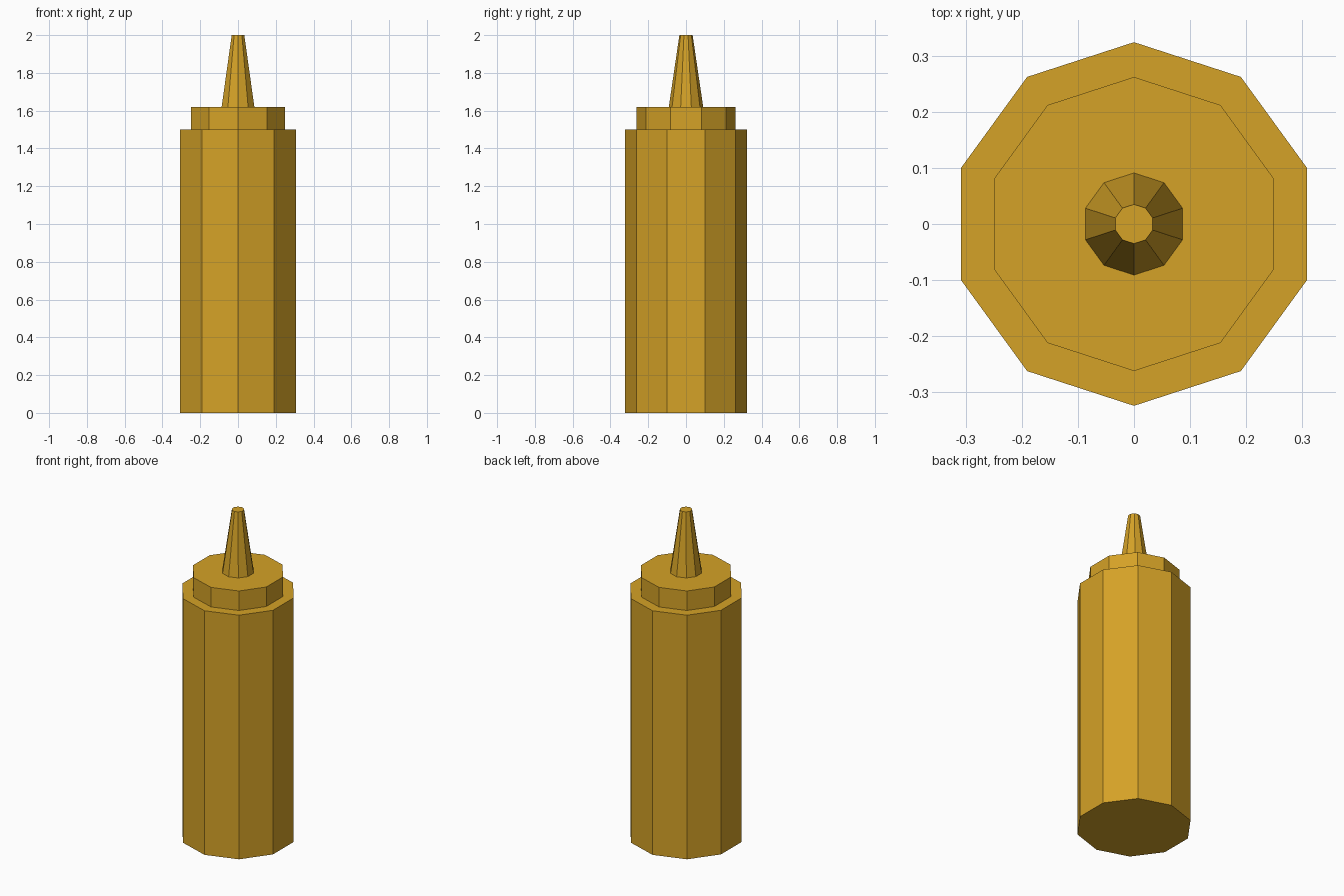
import bpy, bmesh, math

if "Cube" in bpy.data.objects:
    bpy.data.objects.remove(bpy.data.objects["Cube"])

SIDES = 10

mat = bpy.data.materials.new("mustard yellow")
mat.diffuse_color = (0.66, 0.36, 0.02, 1.0)
mat.use_nodes = True
mat.node_tree.nodes["Principled BSDF"].inputs["Base Color"].default_value = mat.diffuse_color


def frustum(name, r_bottom, r_top, z0, z1):
    """Closed ten-sided frustum with a corner on the y axis."""
    bm = bmesh.new()
    rings = []
    for r, z in ((r_bottom, z0), (r_top, z1)):
        ring = []
        for i in range(SIDES):
            a = math.pi / 2 + 2 * math.pi * i / SIDES
            ring.append(bm.verts.new((r * math.cos(a), r * math.sin(a), z)))
        rings.append(ring)
    low, high = rings
    bm.faces.new(low[::-1])
    bm.faces.new(high)
    for i in range(SIDES):
        j = (i + 1) % SIDES
        bm.faces.new((low[i], low[j], high[j], high[i]))
    mesh = bpy.data.meshes.new(name)
    bm.to_mesh(mesh)
    bm.free()
    mesh.materials.append(mat)
    obj = bpy.data.objects.new(name, mesh)
    bpy.context.collection.objects.link(obj)
    return obj


# Bottle body, screw cap and tapered nozzle
frustum("bottle_body", 0.324, 0.324, 0.0, 1.50)
frustum("cap", 0.262, 0.262, 1.50, 1.62)
frustum("nozzle", 0.091, 0.035, 1.62, 2.0)
